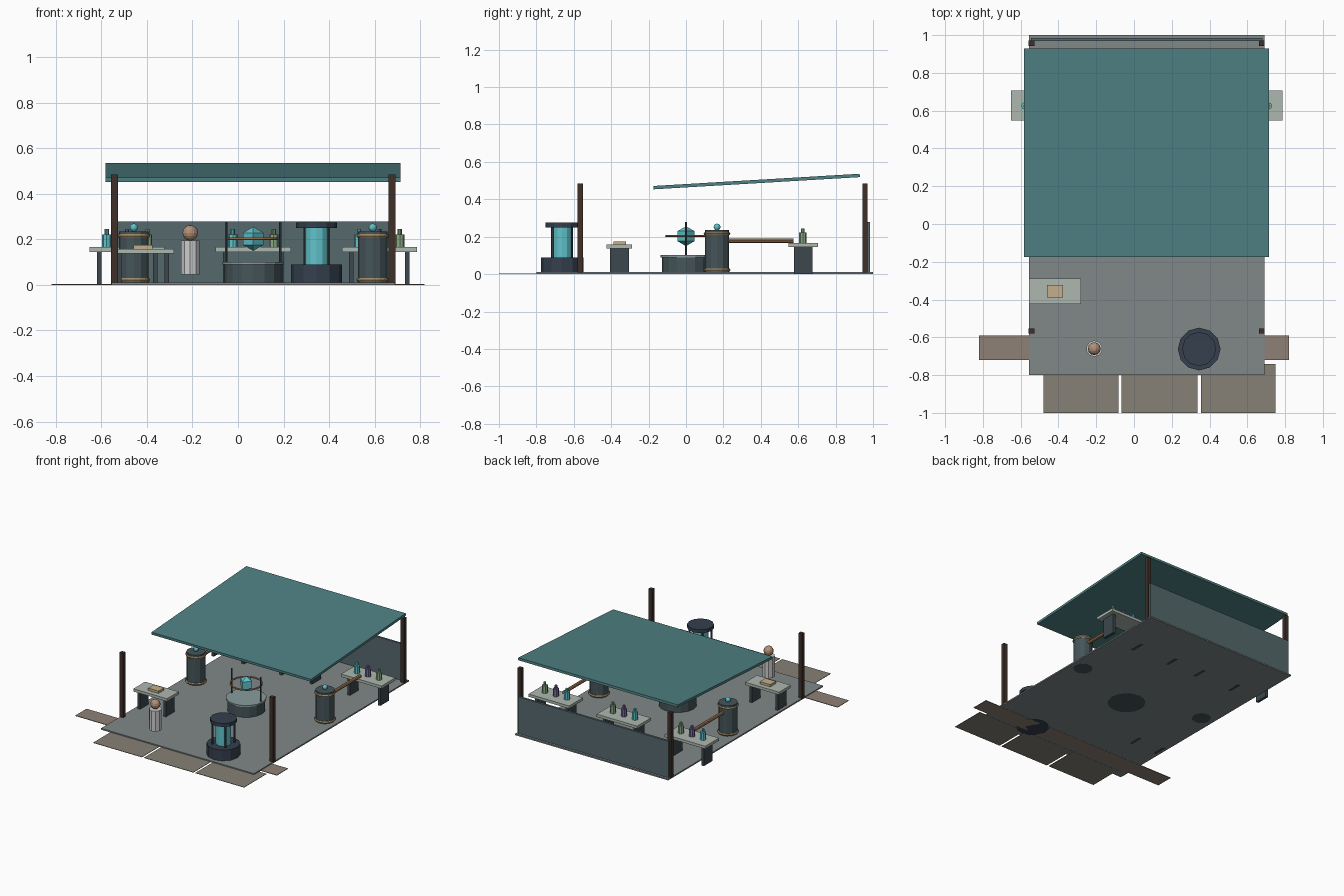
import bpy, math

if "Cube" in bpy.data.objects:
    bpy.data.objects.remove(bpy.data.objects["Cube"])

MATS = {}
COLORS = {
    "floor": (0.22, 0.25, 0.25), "roof": (0.08, 0.22, 0.23), "wall": (0.09, 0.14, 0.15),
    "wood": (0.05, 0.03, 0.022), "slab": (0.24, 0.22, 0.18), "path": (0.27, 0.22, 0.18),
    "top": (0.42, 0.48, 0.43), "dark": (0.045, 0.065, 0.075), "metal": (0.06, 0.09, 0.1),
    "brass": (0.35, 0.25, 0.13), "copper": (0.4, 0.21, 0.1), "cyan": (0.12, 0.55, 0.6),
    "purple": (0.2, 0.15, 0.38), "green": (0.25, 0.4, 0.24), "navy": (0.035, 0.05, 0.075),
    "cloth": (0.6, 0.6, 0.58), "skin": (0.45, 0.28, 0.18), "paper": (0.55, 0.43, 0.26),
    "stone": (0.25, 0.33, 0.33),
}


def finish(name, color):
    o = bpy.context.object
    o.name = name
    if color not in MATS:
        MATS[color] = bpy.data.materials.new(color)
        MATS[color].diffuse_color = (*COLORS[color], 1)
    o.data.materials.append(MATS[color])
    return o


def box(name, x, y, z, color):
    """Box from (min, max) ranges."""
    bpy.ops.mesh.primitive_cube_add(size=1, location=[sum(r) / 2 for r in (x, y, z)])
    o = finish(name, color)
    o.scale = [r[1] - r[0] for r in (x, y, z)]
    return o


def cyl(name, x, y, z0, z1, r, color, sides=12):
    bpy.ops.mesh.primitive_cylinder_add(vertices=sides, radius=r, depth=z1 - z0,
                                        location=(x, y, (z0 + z1) / 2))
    return finish(name, color)


def ball(name, x, y, z, r, color):
    bpy.ops.mesh.primitive_uv_sphere_add(segments=12, ring_count=8, radius=r, location=(x, y, z))
    return finish(name, color)


def ring(name, x, y, z, r, minor, color):
    bpy.ops.mesh.primitive_torus_add(major_segments=16, minor_segments=6, major_radius=r,
                                     minor_radius=minor, location=(x, y, z))
    return finish(name, color)


def table(name, x, y, z, w, d, legs):
    """Thin top on two panel legs; z is the top surface."""
    box(name + "_top", (x - w / 2, x + w / 2), (y - d / 2, y + d / 2), (z - 0.02, z), "top")
    for s in (-1, 1):
        lx = x + s * legs
        box(name + "_leg", (lx - 0.01, lx + 0.01), (y - 0.05, y + 0.05), (0, z - 0.02), "dark")


CX = 0.067  # centre line of the workshop

# Floor, back wall, posts
box("floor", (-0.555, 0.69), (-0.8, 1.0), (0.001, 0.011), "floor")
box("back_wall", (-0.545, 0.68), (0.968, 0.984), (0.005, 0.28), "wall")
for px in (-0.543, 0.677):
    for py in (-0.566, 0.957):
        box("post", (px - 0.015, px + 0.015), (py - 0.014, py + 0.014), (0.005, 0.485), "wood")

# Sloping roof
angle = math.atan2(0.065, 1.1)
roof = box("roof", (-0.582, 0.715), (-0.552, 0.552), (0.486, 0.504), "roof")
roof.location.y = 0.378
roof.rotation_euler.x = angle

# Paving in front and cross path
for x0, x1 in ((-0.478, -0.082), (-0.065, 0.337), (0.354, 0.75)):
    box("paving_slab", (x0, x1), (-1.0, -0.74), (0, 0.003), "slab")
box("cross_path", (-0.82, 0.82), (-0.72, -0.59), (0, 0.004), "path")

# Back benches with bottles
for bx in (CX - 0.554, CX, CX + 0.554):
    table("bench", bx, 0.627, 0.166, 0.33, 0.16, 0.123)
    for i, col in enumerate(("cyan", "purple", "green")):
        x = bx + (i - 1) * 0.09
        cyl("bottle", x, 0.625, 0.166, 0.222, 0.02, col, 8)
        cyl("bottle_neck", x, 0.625, 0.222, 0.245, 0.009, col, 8)

# Front table with book
table("front_table", -0.418, -0.356, 0.158, 0.275, 0.136, 0.105)
box("book", (-0.46, -0.375), (-0.388, -0.322), (0.158, 0.175), "paper")

# Barrels with bands, knobs and feed pipes
for bx in (CX - 0.525, CX + 0.525):
    by = 0.166
    cyl("barrel", bx, by, 0.0, 0.235, 0.065, "metal")
    for z in (0.022, 0.216):
        ring("barrel_band", bx, by, z, 0.063, 0.009, "brass")
    ball("barrel_knob", bx, by, 0.252, 0.018, "cyan")
    pipe = cyl("pipe", bx, 0.4, 0.005, 0.355, 0.012, "copper", 8)
    pipe.location.z = 0.179
    pipe.rotation_euler.x = math.pi / 2

# Central pedestal with crystal
cyl("pedestal", CX, 0, 0, 0.09, 0.128, "metal", 16)
cyl("pedestal_top", CX, 0, 0.09, 0.102, 0.136, "stone", 16)
for s in (-1, 1):
    cyl("pedestal_rod", CX + s * 0.118, 0, 0.1, 0.28, 0.006, "dark", 6)
ring("crystal_ring", CX, 0, 0.203, 0.106, 0.006, "copper")
bpy.ops.mesh.primitive_uv_sphere_add(segments=4, ring_count=2, radius=0.053, location=(CX, 0, 0.203))
finish("crystal", "cyan")

# Glass tank
tx, ty = 0.345, -0.662
cyl("tank_base", tx, ty, 0, 0.09, 0.113, "navy")
cyl("tank_glass", tx, ty, 0.09, 0.25, 0.052, "cyan")
cyl("tank_cap", tx, ty, 0.25, 0.275, 0.09, "navy")
for i in range(4):
    a = math.pi / 4 + i * math.pi / 2
    cyl("tank_rod", tx + 0.075 * math.cos(a), ty + 0.075 * math.sin(a), 0.085, 0.255, 0.006, "dark", 6)

# Standing figure
cyl("figure_body", -0.21, -0.66, 0.045, 0.195, 0.043, "cloth", 10)
ball("figure_head", -0.21, -0.66, 0.229, 0.034, "skin")

for m in bpy.data.materials:
    if m.users and not m.is_grease_pencil:
        m.use_nodes = True
        m.node_tree.nodes["Principled BSDF"].inputs["Base Color"].default_value = m.diffuse_color
